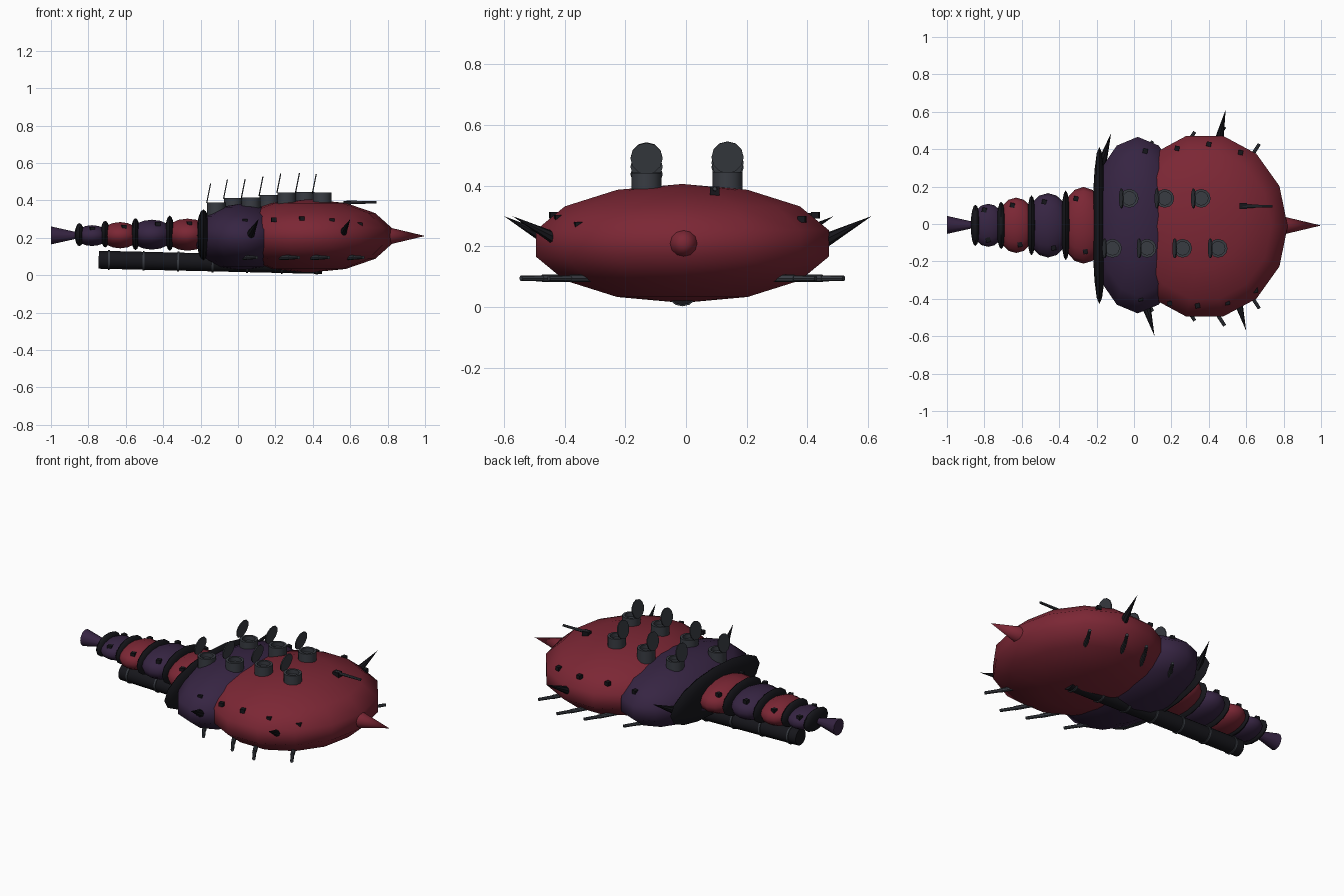
import bpy, bmesh, math
from mathutils import Vector, Matrix

if "Cube" in bpy.data.objects:
    bpy.data.objects.remove(bpy.data.objects["Cube"])


def material(name, rgb):
    m = bpy.data.materials.new(name)
    m.diffuse_color = (*rgb, 1)
    m.use_nodes = True
    m.node_tree.nodes["Principled BSDF"].inputs["Base Color"].default_value = m.diffuse_color
    return m


RED = material("crimson", (0.2, 0.02, 0.035))
PURPLE = material("purple", (0.037, 0.018, 0.055))
BLACK = material("black", (0.008, 0.008, 0.011))
STEEL = material("steel", (0.04, 0.045, 0.055))


def finish(name, bm, mat, angle=40):
    bmesh.ops.recalc_face_normals(bm, faces=bm.faces)
    me = bpy.data.meshes.new(name)
    bm.to_mesh(me)
    bm.free()
    ob = bpy.data.objects.new(name, me)
    bpy.context.collection.objects.link(ob)
    me.materials.append(mat)
    bpy.ops.object.select_all(action='DESELECT')
    ob.select_set(True)
    bpy.context.view_layer.objects.active = ob
    bpy.ops.object.shade_smooth_by_angle(angle=math.radians(angle))
    return ob


def blob(name, loc, size, mat, seg=14, rings=7, turn=0.0, axis='Z'):
    """Low-poly ellipsoid with half-sizes given; pole along axis."""
    bm = bmesh.new()
    rot = Matrix.Rotation(turn, 4, 'Z')
    if axis == 'X':
        rot = Matrix.Rotation(math.pi / 2, 4, 'Y') @ rot
    bmesh.ops.create_uvsphere(bm, u_segments=seg, v_segments=rings, radius=1,
                              matrix=Matrix.Translation(loc) @ Matrix.Diagonal((*size, 1)) @ rot)
    return finish(name, bm, mat, 60)


def rod(name, a, b, r0, r1, mat, seg=10):
    a, b = Vector(a), Vector(b)
    d = b - a
    bm = bmesh.new()
    bmesh.ops.create_cone(bm, cap_ends=True, segments=seg, radius1=r0, radius2=r1, depth=d.length,
                          matrix=Matrix.Translation((a + b) / 2) @ d.to_track_quat('Z', 'Y').to_matrix().to_4x4())
    return finish(name, bm, mat)


def box(name, loc, size, mat, turn=0.0):
    bm = bmesh.new()
    bmesh.ops.create_cube(bm, size=1, matrix=Matrix.Translation(loc) @ Matrix.Rotation(turn, 4, 'Z')
                          @ Matrix.Diagonal((*size, 1)))
    return finish(name, bm, mat, 20)


def cup(name, loc, profile, mat, seg=12):
    """Open pot: profile of (radius, z) spun round z."""
    bm = bmesh.new()
    loops = [[bm.verts.new((loc[0] + r * math.cos(2 * math.pi * i / seg),
                            loc[1] + r * math.sin(2 * math.pi * i / seg), loc[2] + z))
              for i in range(seg)] for r, z in profile]
    for p, q in zip(loops, loops[1:]):
        for i in range(seg):
            j = (i + 1) % seg
            bm.faces.new((p[i], p[j], q[j], q[i]))
    bm.faces.new(loops[0][::-1])
    bm.faces.new(loops[-1])
    return finish(name, bm, mat)


CY = -0.012

# Main hull: two overlapping flattened ellipsoids
blob("front_hull", (0.378, CY, 0.21), (0.455, 0.508, 0.196), RED, turn=math.pi / 2)
blob("rear_hull", (0.02, -0.006, 0.205), (0.265, 0.484, 0.178), PURPLE)
rod("nose_spike", (0.79, -0.008, 0.21), (1.0, -0.008, 0.21), 0.05, 0.0, RED, 12)

# Collar behind the hull
blob("collar", (-0.185, -0.008, 0.215), (0.037, 0.42, 0.137), BLACK, 16, 8, axis='X')

# Tail segments and dividing rings: x, half length, half width, half height, z
for i, (x, hx, hy, hz, z) in enumerate([(-0.27, 0.125, 0.205, 0.088, 0.217),
                                        (-0.46, 0.12, 0.172, 0.082, 0.217),
                                        (-0.63, 0.105, 0.148, 0.072, 0.214),
                                        (-0.78, 0.09, 0.115, 0.057, 0.212)]):
    blob(f"tail_segment_{i}", (x, -0.007, z), (hx, hy, hz), PURPLE if i % 2 else RED, 14, 8, axis='X')
for i, (x, hy, hz, z) in enumerate([(-0.365, 0.186, 0.096, 0.225), (-0.548, 0.16, 0.087, 0.22),
                                    (-0.71, 0.126, 0.073, 0.22), (-0.848, 0.11, 0.063, 0.217)]):
    blob(f"tail_ring_{i}", (x, -0.007, z), (0.025, hy, hz), BLACK, 14, 8, axis='X')
rod("tail_nozzle", (-1.0, -0.005, 0.213), (-0.82, -0.005, 0.213), 0.048, 0.008, PURPLE, 12)

# Long barrel slung under the hull, with bands
def keel(x):
    return (x, CY, 0.083 - 0.028 * (x + 0.745) / 1.195)


rod("keel_barrel", keel(-0.745), keel(0.45), 0.048, 0.048, BLACK, 14)
for i in range(7):
    x = -0.69 + 0.185 * i
    rod(f"barrel_band_{i}", keel(x - 0.005), keel(x + 0.005), 0.053, 0.053, STEEL, 14)

# Open hatches with tilted lids on the back
hatches = [(-0.115, -0.13, 0.39), (-0.025, 0.137, 0.413), (0.07, -0.13, 0.415), (0.165, 0.137, 0.428),
           (0.26, -0.13, 0.443), (0.36, 0.137, 0.446), (0.45, -0.13, 0.442)]
for i, (x, y, z) in enumerate(hatches):
    cup(f"hatch_{i}", (x, y, z), [(0.05, -0.075), (0.05, 0), (0.036, 0), (0.036, -0.025)], STEEL)
    c = Vector((x - 0.042, y, z + 0.048))
    n = Vector((1, 0, -0.2)).normalized() * 0.003
    rod(f"hatch_lid_{i}", c - n, c + n, 0.053, 0.053, STEEL, 12)

# Small gun on top
box("top_gun_mount", (0.585, 0.095, 0.382), (0.04, 0.032, 0.032), BLACK)
rod("top_gun_barrel", (0.58, 0.095, 0.39), (0.74, 0.095, 0.39), 0.009, 0.007, STEEL, 8)

# Side guns, spikes: mirrored across the hull's centre line
for side, s in (("right", -1), ("left", 1)):
    for i, (x, y) in enumerate([(0.1, 0.455), (0.325, 0.505), (0.485, 0.532), (0.67, 0.44)]):
        root = (x - 0.1, CY + s * (y - 0.17), 0.095)
        mid = (x - 0.045, CY + s * (y - 0.07), 0.095)
        tip = (x, CY + s * y, 0.095)
        rod(f"{side}_gun_base_{i}", root, mid, 0.013, 0.012, STEEL, 8)
        rod(f"{side}_gun_barrel_{i}", mid, tip, 0.01, 0.009, STEEL, 8)

for i, (a, b) in enumerate([((0.455, 0.45, 0.215), (0.49, 0.612, 0.3)),
                            ((-0.17, 0.33, 0.215), (-0.122, 0.487, 0.3)),
                            ((0.065, -0.44, 0.215), (0.11, -0.6, 0.3)),
                            ((0.555, -0.41, 0.215), (0.6, -0.572, 0.3))]):
    rod(f"spike_{i}", a, b, 0.024, 0.0, BLACK, 8)

# Square ports along hull and tail
ports = [(0.06, 0.39, 0.29), (0.23, 0.405, 0.3), (0.4, 0.427, 0.303), (0.57, 0.382, 0.29),
         (0.035, -0.4, 0.29), (0.19, -0.425, 0.297), (0.34, -0.437, 0.303), (0.5, -0.42, 0.292),
         (0.65, -0.355, 0.27), (-0.31, 0.135, 0.275), (-0.26, -0.148, 0.277), (-0.43, -0.128, 0.273),
         (-0.48, 0.118, 0.273), (-0.61, -0.11, 0.258), (-0.65, 0.1, 0.258), (-0.78, -0.085, 0.247),
         (-0.8, 0.075, 0.247)]
for i, p in enumerate(ports):
    box(f"port_{i}", p, (0.025, 0.025, 0.022), BLACK, 0.2 if p[1] < 0 else -0.2)
